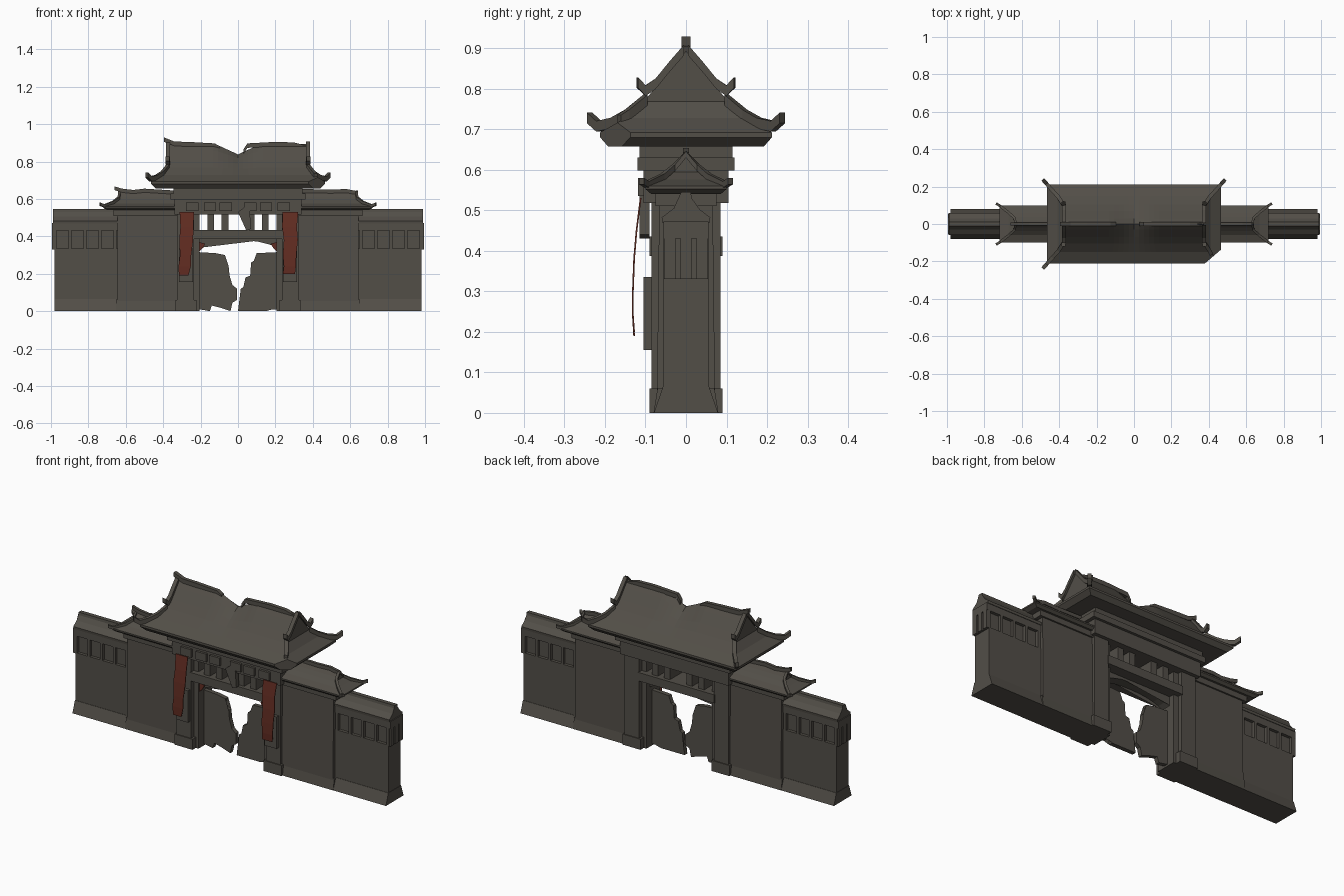
import bpy, bmesh, math
from mathutils import Vector

if "Cube" in bpy.data.objects:
    bpy.data.objects.remove(bpy.data.objects["Cube"])


def mat(name, col):
    m = bpy.data.materials.new(name)
    m.diffuse_color = (*col, 1)
    m.use_nodes = True
    m.node_tree.nodes["Principled BSDF"].inputs["Base Color"].default_value = m.diffuse_color
    return m


STONE = mat("weathered_grey", (0.085, 0.077, 0.064))
RED = mat("faded_red_cloth", (0.125, 0.026, 0.016))


def finish(name, bm, m=STONE):
    bmesh.ops.remove_doubles(bm, verts=bm.verts, dist=1e-5)
    bmesh.ops.recalc_face_normals(bm, faces=bm.faces)
    me = bpy.data.meshes.new(name)
    bm.to_mesh(me)
    bm.free()
    me.materials.append(m)
    ob = bpy.data.objects.new(name, me)
    bpy.context.collection.objects.link(ob)
    return ob


def box(name, x0, x1, y0, y1, z0, z1, flare=0, m=STONE):
    """Box; flare widens the bottom in y."""
    bm = bmesh.new()
    bmesh.ops.create_cube(bm, size=1)
    for v in bm.verts:
        low = v.co.z < 0
        y = y0 if v.co.y < 0 else y1
        if low:
            y += math.copysign(flare, v.co.y)
        v.co = (x0 if v.co.x < 0 else x1, y, z0 if low else z1)
    return finish(name, bm, m)


def prism(name, pts, axis, a, b, m=STONE):
    """Extrude a 2D outline: axis 'y' takes (x,z), axis 'x' takes (y,z)."""
    bm = bmesh.new()
    P = (lambda p, t: (p[0], t, p[1])) if axis == 'y' else (lambda p, t: (t, p[0], p[1]))
    A = [bm.verts.new(P(p, a)) for p in pts]
    B = [bm.verts.new(P(p, b)) for p in pts]
    bm.faces.new(A)
    bm.faces.new(B)
    for i in range(len(pts)):
        j = (i + 1) % len(pts)
        bm.faces.new((A[i], A[j], B[j], B[i]))
    bmesh.ops.triangulate(bm, faces=[f for f in bm.faces if len(f.verts) > 4])
    return finish(name, bm, m)


def bar(name, pts, w, h):
    """Rectangular ridge swept along a path, upright section."""
    bm = bmesh.new()
    pts = [Vector(p) for p in pts]
    rings = []
    for i, p in enumerate(pts):
        d = pts[min(i + 1, len(pts) - 1)] - pts[max(i - 1, 0)]
        s = Vector((-d.y, d.x, 0)).normalized() * w / 2
        u = Vector((0, 0, h / 2))
        rings.append([bm.verts.new(p + q) for q in (s - u, s + u, -s + u, -s - u)])
    for r, t in zip(rings, rings[1:]):
        for k in range(4):
            bm.faces.new((r[k], r[(k + 1) % 4], t[(k + 1) % 4], t[k]))
    bm.faces.new(rings[0])
    bm.faces.new(rings[-1])
    return finish(name, bm)


def roof(name, rows, g, left, right, n, dip=None, cut=None):
    """Curved hip-and-gable roof. rows = (outset, y, z); g = row where the gable ends."""
    bm = bmesh.new()
    F, B = [], []
    for j, (dx, y, z) in enumerate(rows):
        a, b = left(dx), right(dx)
        for G, s in ((F, -1), (B, 1)):
            row = []
            for i in range(n + 1):
                x = a + (b - a) * i / n
                row.append(bm.verts.new((x, s * y, z - (dip(x, j) if dip else 0))))
            G.append(row)
    for G in (F, B):
        for r, t in zip(G, G[1:]):
            for i in range(n):
                bm.faces.new((r[i], r[i + 1], t[i + 1], t[i]))
    for i in range(n):
        bm.faces.new((F[-1][i], F[-1][i + 1], B[-1][i + 1], B[-1][i]))
    for e in (0, n):
        for j in range(len(rows) - 1):
            if j == 0:
                bm.faces.new((F[0][e], F[1][e], B[1][e]))
            else:
                bm.faces.new((F[j][e], F[j + 1][e], B[j + 1][e], B[j][e]))
    bmesh.ops.remove_doubles(bm, verts=bm.verts, dist=1e-5)
    if cut:
        bmesh.ops.bisect_plane(bm, geom=bm.verts[:] + bm.edges[:] + bm.faces[:],
                               plane_co=cut[0], plane_no=cut[1], clear_outer=True)
        bmesh.ops.holes_fill(bm, edges=[e for e in bm.edges if e.is_boundary])
    return finish(name, bm)


# main roof with sagging ridge and one broken corner
XG = 0.375
rows = [(0, 0, .893), (0, .03, .858), (0, .07, .808), (0, .105, .768), (.035, .15, .727),
        (.09, .212, .692), (.09, .212, .68), (.065, .192, .657)]
sag = (.055, .04, .02, .007)
roof("main_roof", rows, 3, lambda d: -XG - d, lambda d: XG + d, 28,
     lambda x, j: sag[j] * max(0, 1 - abs(x) / .12) if j < 4 else 0,
     ((.45, -.15, .7), (.06, -.07, 0)))
bar("main_ridge_left", [(-.095, 0, .868), (-.125, 0, .885), (-.25, 0, .892), (-.34, 0, .895),
                        (-.395, 0, .917)], .022, .024)
bar("main_ridge_right", [(.03, 0, .855), (.05, 0, .885), (.2, 0, .893), (.3, 0, .89),
                         (.375, 0, .87)], .022, .024)
for sx in (-1, 1):
    for sy in (-1, 1):
        # gable rake ridges and upturned corner ridges
        bar("gable_ridge", [(sx * .375, sy * .005, .895), (sx * .375, sy * .04, .855),
                            (sx * .375, sy * .075, .812), (sx * .375, sy * .1, .795),
                            (sx * .378, sy * .12, .815)], .022, .026)
        path = [(sx * .375, sy * .1, .772), (sx * .405, sy * .145, .735),
                (sx * .437, sy * .18, .715)]
        if (sx, sy) != (1, -1):
            path += [(sx * .467, sy * .215, .707), (sx * .488, sy * .238, .728)]
        else:
            path[-1] = (.415, -.165, .722)
        bar("corner_ridge", path, .02, .026)

# entablature under the main roof
box("upper_cornice", -.345, .345, -.115, .115, .628, .66)
box("cornice", -.36, .36, -.12, .12, .598, .63)
box("frieze", -.34, .34, -.105, .105, .518, .6)
for c in (-.245, -.15, -.065, .065, .15, .245):
    box("frieze_plate", c - .033, c + .033, -.118, -.104, .535, .58)
box("lintel", -.24, .24, -.09, .09, .387, .435)
for c in (-.145, -.07, .07, .145):
    box("lintel_divider", c - .018, c + .018, -.07, .07, .43, .52)
prism("broken_plaque", [(.0, .53), (.06, .575), (.07, .44), (.045, .43), (.035, .47)],
      'y', -.115, -.09)

# arched bracket below the lintel
arc = [(.21 * math.cos(t), .325 + .055 * math.sin(t)) for t in
       [math.pi * k / 12 for k in range(13)]]
prism("arch_bracket", [(-.215, .39), (.215, .39), (.215, .325)] + arc[1:-1] + [(-.215, .325)],
      'y', -.03, .03)

# broken door leaves
prism("door_left", [(-.205, .01), (-.15, 0), (-.14, .03), (-.1, .02), (-.04, .0), (-.03, .045),
                    (-.005, .06), (-.005, .12), (-.03, .14), (-.045, .19), (-.05, .24),
                    (-.09, .26), (-.07, .3), (-.12, .31), (-.205, .315)], 'y', -.012, .012)
prism("door_right", [(.0, .0), (.15, 0), (.155, .05), (.18, .055), (.185, .01), (.205, .01),
                     (.205, .315), (.1, .31), (.085, .27), (.07, .26), (.065, .19), (.04, .18),
                     (.03, .13), (.015, .12), (.02, .06)], 'y', -.012, .012)

for s in (-1, 1):
    def sb(name, x0, x1, *r, **k):
        return box(name, min(s * x0, s * x1), max(s * x0, s * x1), *r, **k)

    # gate pillars
    sb("pillar", .235, .325, -.085, .085, 0, .52)
    sb("door_jamb", .205, .24, -.06, .06, 0, .52)
    sb("pillar_base", .222, .335, -.09, .09, 0, .06)
    sb("pillar_plaque", .24, .315, -.105, -.08, .155, .335)

    # inner wing wall and its roof
    sb("wing_wall", .32, .645, -.066, .066, 0, .52, flare=.006)
    sb("wing_wall_base", .32, .652, -.07, .07, 0, .062, flare=.01)
    sb("wing_cornice", .32, .665, -.075, .075, .51, .548)
    wing = [(0, 0, .638), (0, .02, .612), (0, .038, .594), (.035, .06, .576),
            (.085, .1, .56), (.085, .1, .552), (.065, .086, .54)]
    inner, outer = (lambda d: s * .33), (lambda d: s * (.635 + d))
    roof("wing_roof", wing, 2, inner, outer, 4)
    for sy in (-1, 1):
        bar("wing_corner_ridge", [(s * .635, 0, .638), (s * .637, sy * .03, .605),
                                  (s * .667, sy * .058, .582), (s * .715, sy * .096, .563),
                                  (s * .738, sy * .11, .572)], .014, .016)

    # outer wall with recessed panels
    sb("outer_wall", .64, .98, -.055, .055, 0, .335)
    sb("outer_wall_base", .64, .982, -.057, .057, 0, .065, flare=.022)
    sb("panel_core", .64, .975, -.038, .038, .33, .44)
    for i in range(5):
        x = .65 + i * .08
        sb("panel_post", x, x + .016, -.055, .055, .33, .44)
    for y in (-.04, 0, .04):
        sb("end_post", .97, .995, y - .014, y + .014, .33, .435)
    sb("panel_top_rail", .64, .995, -.055, .055, .43, .472)
    prism("outer_wall_cap", [(-.058, .468), (.058, .468), (.06, .482), (.03, .505), (.014, .53),
                             (.012, .545), (-.012, .545), (-.014, .53), (-.03, .505),
                             (-.06, .482)], 'x', s * .64, s * .99)

# weathered wing ridges
bar("wing_ridge_left", [(-.34, 0, .635), (-.5, 0, .645), (-.56, 0, .638), (-.62, 0, .645),
                        (-.66, 0, .657)], .016, .02)
bar("wing_ridge_right", [(.34, 0, .643), (.5, 0, .64), (.58, 0, .643), (.635, 0, .632)],
    .016, .02)

# torn hanging banners: columns of width points down a gentle bulge
for name, rws in (
        ("banner_left", [(-.312, -.235, .53, -.114), (-.308, -.238, .45, -.124),
                         (-.314, -.24, .38, -.13), (-.31, -.25, .3, -.133),
                         (-.318, -.252, .24, -.133), (-.316, -.265, .19, -.13)]),
        ("banner_right", [(.238, .322, .53, -.114), (.236, .315, .45, -.124),
                          (.245, .32, .38, -.13), (.24, .312, .3, -.133),
                          (.245, .31, .24, -.133), (.24, .305, .2, -.13)])):
    bm = bmesh.new()
    vs = [[bm.verts.new((x, y + o, z)) for x, o in ((a, 0), (b, 0), (b, .004), (a, .004))]
          for a, b, z, y in rws]
    for r, t in zip(vs, vs[1:]):
        for k in range(4):
            bm.faces.new((r[k], r[(k + 1) % 4], t[(k + 1) % 4], t[k]))
    bm.faces.new(vs[0])
    bm.faces.new(vs[-1])
    finish(name, bm, RED)
for s in (-1, 1):
    prism("cloth_scrap", [(s * .208, .37), (s * .175, .36), (s * .19, .335), (s * .205, .32)],
          'y', -.05, -.045, RED)
